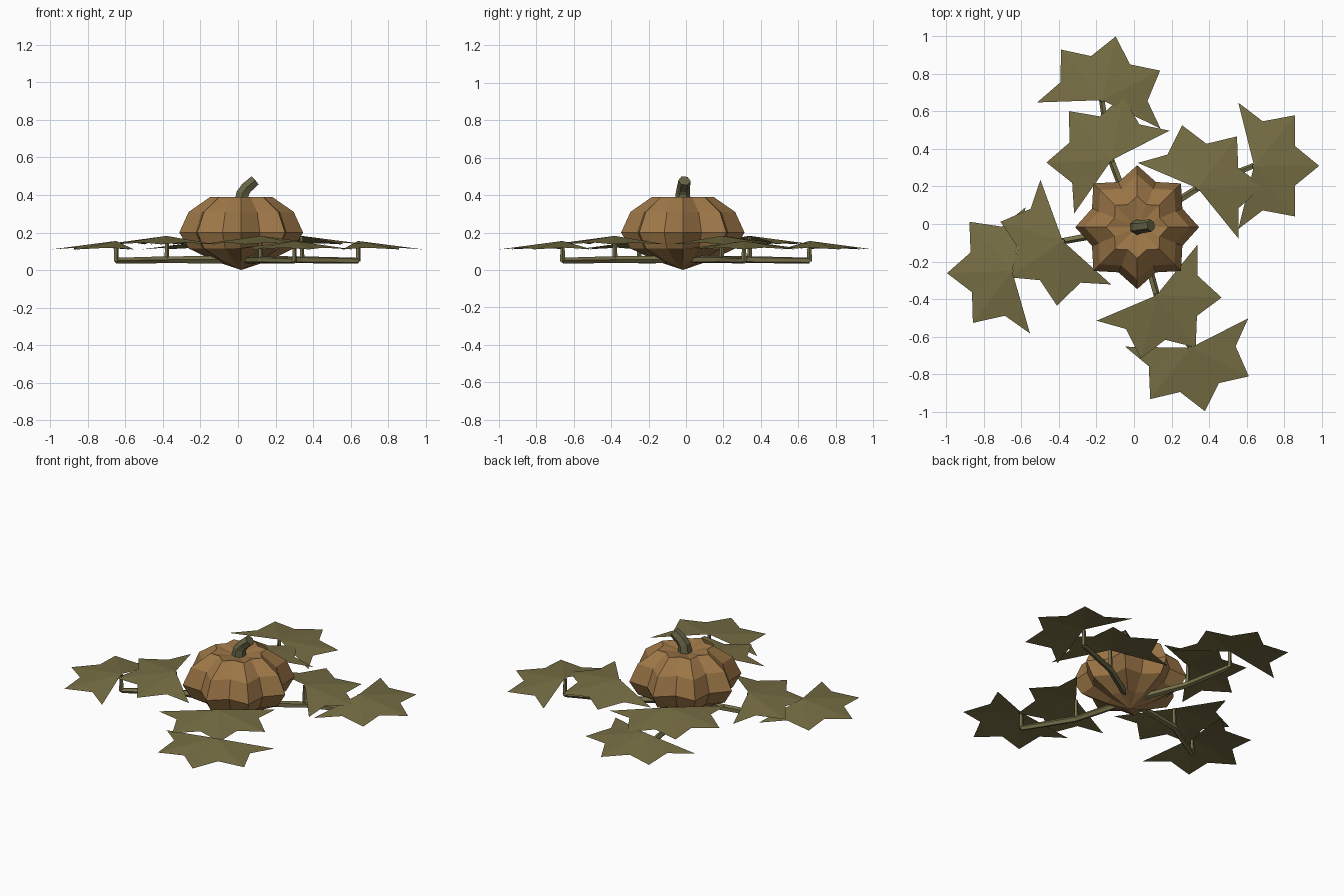
import bpy, bmesh, math
from mathutils import Vector

if "Cube" in bpy.data.objects:
    bpy.data.objects.remove(bpy.data.objects["Cube"])


def material(name, color):
    m = bpy.data.materials.new(name)
    m.diffuse_color = (*color, 1)
    m.use_nodes = True
    m.node_tree.nodes["Principled BSDF"].inputs["Base Color"].default_value = m.diffuse_color
    return m


ORANGE = material("dull orange", (0.34, 0.185, 0.064))
LEAF = material("olive leaf", (0.185, 0.157, 0.058))
VINE = material("vine green", (0.185, 0.165, 0.07))
STEM = material("dark stem", (0.13, 0.125, 0.06))
CENTRE = Vector((0.017, -0.017, 0))


def finish(bm, name, mat):
    bmesh.ops.recalc_face_normals(bm, faces=bm.faces)
    mesh = bpy.data.meshes.new(name)
    bm.to_mesh(mesh)
    bm.free()
    mesh.materials.append(mat)
    obj = bpy.data.objects.new(name, mesh)
    bpy.context.collection.objects.link(obj)
    return obj


def bridge(bm, a, b):
    n = len(a)
    for i in range(n):
        bm.faces.new((a[i], a[(i + 1) % n], b[(i + 1) % n], b[i]))


def tube(name, points, radii, sides, mat):
    """Faceted tube through the points, capped at both ends."""
    bm = bmesh.new()
    pts = [Vector(p) for p in points]
    rings = []
    for i, p in enumerate(pts):
        t = (pts[min(i + 1, len(pts) - 1)] - pts[max(i - 1, 0)]).normalized()
        ref = Vector((0, 1, 0)) if abs(t.z) > 0.6 else Vector((0, 0, 1))
        u = t.cross(ref).normalized()
        v = t.cross(u)
        ring = []
        for k in range(sides):
            a = math.tau * (k + 0.5) / sides
            ring.append(bm.verts.new(p + radii[i] * (u * math.cos(a) + v * math.sin(a))))
        rings.append(ring)
    for a, b in zip(rings, rings[1:]):
        bridge(bm, a, b)
    bm.faces.new(rings[0])
    bm.faces.new(rings[-1])
    return finish(bm, name, mat)


# Ribbed fruit body: star-shaped rings, pointed below and dished on top
bm = bmesh.new()
rings = []
for r, z in [(0.14, 0.047), (0.28, 0.115), (0.33, 0.2), (0.28, 0.31), (0.165, 0.39)]:
    ring = []
    for k in range(16):
        a = math.tau * k / 16
        rr = r * (0.79 if k % 2 else 1)
        ring.append(bm.verts.new(CENTRE + Vector((rr * math.cos(a), rr * math.sin(a), z))))
    rings.append(ring)
for a, b in zip(rings, rings[1:]):
    bridge(bm, a, b)
for ring, z in ((rings[0], 0.0), (rings[-1], 0.36)):
    tip = bm.verts.new(CENTRE + Vector((0, 0, z)))
    for k in range(16):
        bm.faces.new((ring[k], ring[(k + 1) % 16], tip))
finish(bm, "pumpkin_body", ORANGE)

# Bent stem
tube("pumpkin_stem",
     [(0.017, -0.017, 0.35), (0.025, -0.017, 0.41), (0.045, -0.014, 0.438), (0.09, -0.008, 0.477)],
     [0.044, 0.038, 0.035, 0.033], 6, STEM)


def leaf(name, x, y, z, axis):
    """Five-pointed drooping leaf fanned around its stalk."""
    bm = bmesh.new()
    hub = bm.verts.new((x, y, z))
    rim = []
    for deg in (-104, -79, -51, -26, 0, 26, 51, 79, 104):
        is_tip = deg in (-104, -51, 0, 51, 104)
        r, drop = (0.347, 0.045) if is_tip else (0.242, 0.036)
        a = math.radians(axis + deg)
        rim.append(bm.verts.new((x + r * math.cos(a), y + r * math.sin(a), z - drop)))
    for a, b in zip(rim, rim[1:]):
        bm.faces.new((hub, a, b))
    obj = finish(bm, name, LEAF)
    if obj.data.polygons[0].normal.z < 0:
        obj.data.flip_normals()


# Four vines: (inner leaf x, y, axis), (outer leaf x, y, axis)
VINES = {
    "right": ((0.34, 0.19, 53), (0.64, 0.31, 0)),
    "back": ((-0.12, 0.34, 131), (-0.17, 0.66, 78)),
    "left": ((-0.38, -0.09, -146), (-0.65, -0.25, 182)),
    "front": ((0.12, -0.38, -53), (0.30, -0.66, -77)),
}
for side, (inner, outer) in VINES.items():
    # Creeping vine, bending under the inner leaf
    p, q = Vector((*inner[:2], 0.055)), Vector((*outer[:2], 0.05))
    start = CENTRE + Vector((0, 0, 0.055))
    tube(side + "_vine", [start, start.lerp(p, 0.6), p, p.lerp(q, 0.5), q],
         [0.02, 0.02, 0.019, 0.018, 0.016], 5, VINE)
    # Stalks and leaves
    for part, (x, y, axis), z in (("inner", inner, 0.182), ("outer", outer, 0.155)):
        tube(f"{side}_{part}_stalk", [(x, y, 0.045), (x, y, z - 0.003)],
             [0.014, 0.011], 5, VINE)
        leaf(f"{side}_{part}_leaf", x, y, z, axis)
